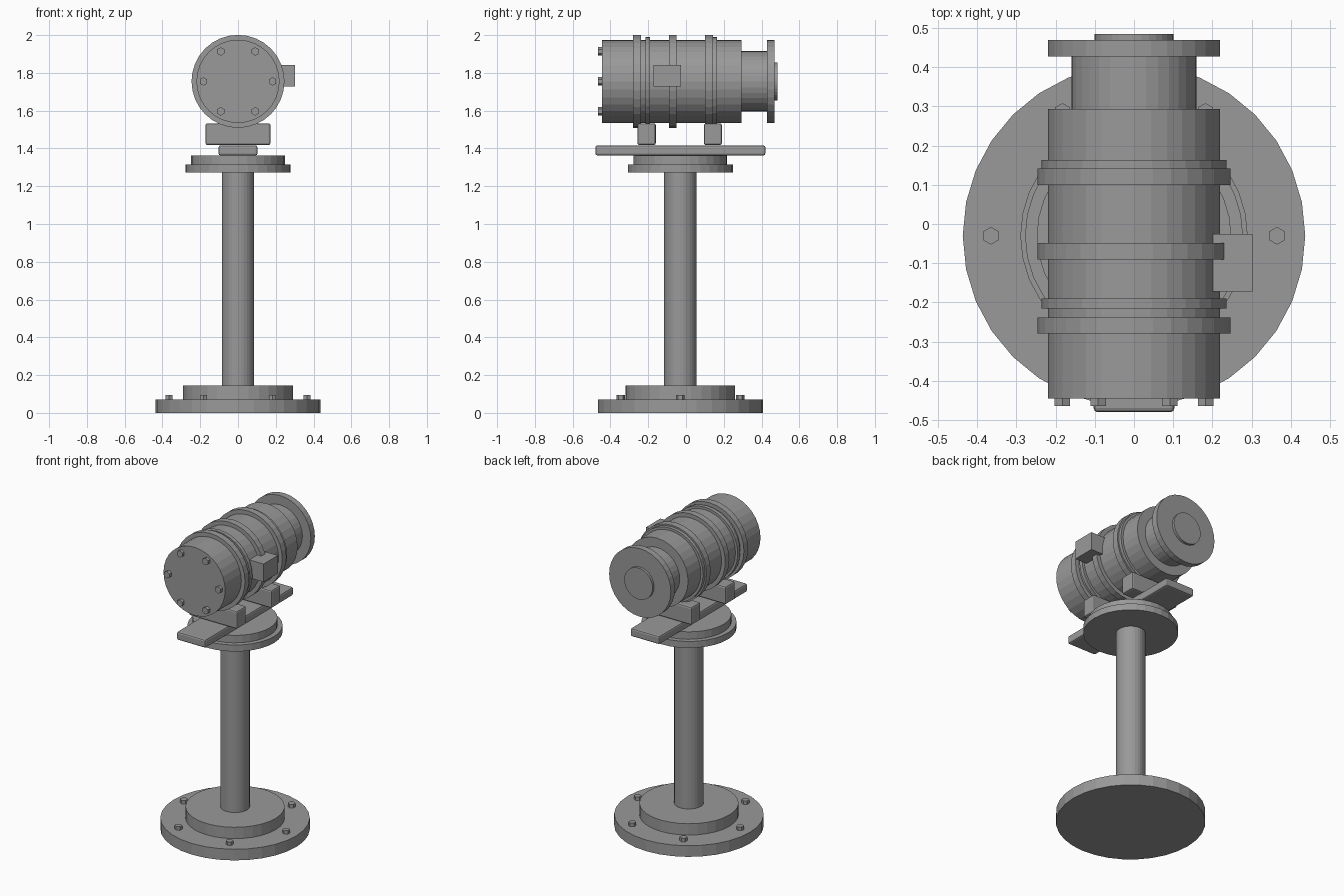
import bpy, bmesh, math
from mathutils import Matrix, Vector

if "Cube" in bpy.data.objects:
    bpy.data.objects.remove(bpy.data.objects["Cube"], do_unlink=True)

metal = bpy.data.materials.new("grey_metal")
metal.use_nodes = True
GREY = (0.32, 0.32, 0.32, 1)
metal.diffuse_color = GREY
metal.node_tree.nodes["Principled BSDF"].inputs["Base Color"].default_value = GREY

POST_Y = -0.03   # centre of the stand
AXIS_Z = 1.755   # height of the motor axis
BOLT = 0.0225


def finish(name, bm):
    mesh = bpy.data.meshes.new(name)
    bm.to_mesh(mesh)
    bm.free()
    mesh.materials.append(metal)
    obj = bpy.data.objects.new(name, mesh)
    bpy.context.collection.objects.link(obj)
    return obj


def cylinder(name, radius, start, end, along, centre, sides=32, turn=0):
    """Cylinder from start to end along 'y' or 'z', centred on the other two axes."""
    bm = bmesh.new()
    matrix = Matrix.Translation((0, 0, (start + end) / 2)) @ Matrix.Rotation(turn, 4, "Z")
    bmesh.ops.create_cone(bm, cap_ends=True, segments=sides, radius1=radius,
                          radius2=radius, depth=end - start, matrix=matrix)
    if along == "y":
        bm.transform(Matrix.Rotation(-math.pi / 2, 4, "X"))
        bm.transform(Matrix.Translation((centre[0], 0, centre[1])))
    else:
        bm.transform(Matrix.Translation((centre[0], centre[1], 0)))
    return finish(name, bm)


def box(name, low, high, bevel=0):
    low, high = Vector(low), Vector(high)
    bm = bmesh.new()
    bmesh.ops.create_cube(bm, size=1, matrix=Matrix.Translation((low + high) / 2)
                          @ Matrix.Diagonal((*(high - low), 1)))
    obj = finish(name, bm)
    if bevel:
        mod = obj.modifiers.new("edge_bevel", "BEVEL")
        mod.width = bevel
        mod.segments = 2
    return obj


# Stand: stacked discs and a post
for name, radius, start, end in [
    ("base_plate", 0.437, 0, 0.072),
    ("base_hub", 0.29, 0.072, 0.145),
    ("post", 0.086, 0.145, 1.275),
    ("lower_top_flange", 0.278, 1.273, 1.315),
    ("upper_top_flange", 0.248, 1.315, 1.363),
]:
    cylinder(name, radius, start, end, "z", (0, POST_Y))

# Mounting rail and the two saddles
box("mounting_rail", (-0.103, -0.48, 1.363), (0.103, 0.42, 1.416), 0.01)
box("front_saddle", (-0.172, -0.257, 1.418), (0.172, -0.16, 1.533), 0.01)
box("rear_saddle", (-0.172, 0.095, 1.418), (0.172, 0.19, 1.533), 0.01)

# Motor: body, bands, neck and end flange
for name, radius, start, end in [
    ("motor_body", 0.22, -0.445, 0.293),
    ("front_band", 0.246, -0.28, -0.239),
    ("front_thin_band", 0.236, -0.215, -0.19),
    ("middle_band", 0.246, -0.09, -0.049),
    ("rear_band", 0.246, 0.1, 0.142),
    ("rear_thin_band", 0.236, 0.142, 0.163),
    ("neck", 0.16, 0.293, 0.428),
    ("end_flange", 0.22, 0.428, 0.469),
    ("end_boss", 0.101, 0.469, 0.485),
]:
    cylinder(name, radius, start, end, "y", (0, AXIS_Z))

box("terminal_box", (0.17, -0.172, 1.727), (0.303, -0.026, 1.843))

# Hex bolts on the base and the motor's front cap
for i in range(6):
    c, s = math.cos(i * math.pi / 3), math.sin(i * math.pi / 3)
    cylinder(f"base_bolt_{i + 1}", BOLT, 0.07, 0.095, "z",
             (0.365 * c, POST_Y + 0.365 * s), 6)
    cylinder(f"cap_bolt_{i + 1}", BOLT, -0.465, -0.44, "y",
             (0.183 * c, AXIS_Z + 0.183 * s), 6)
